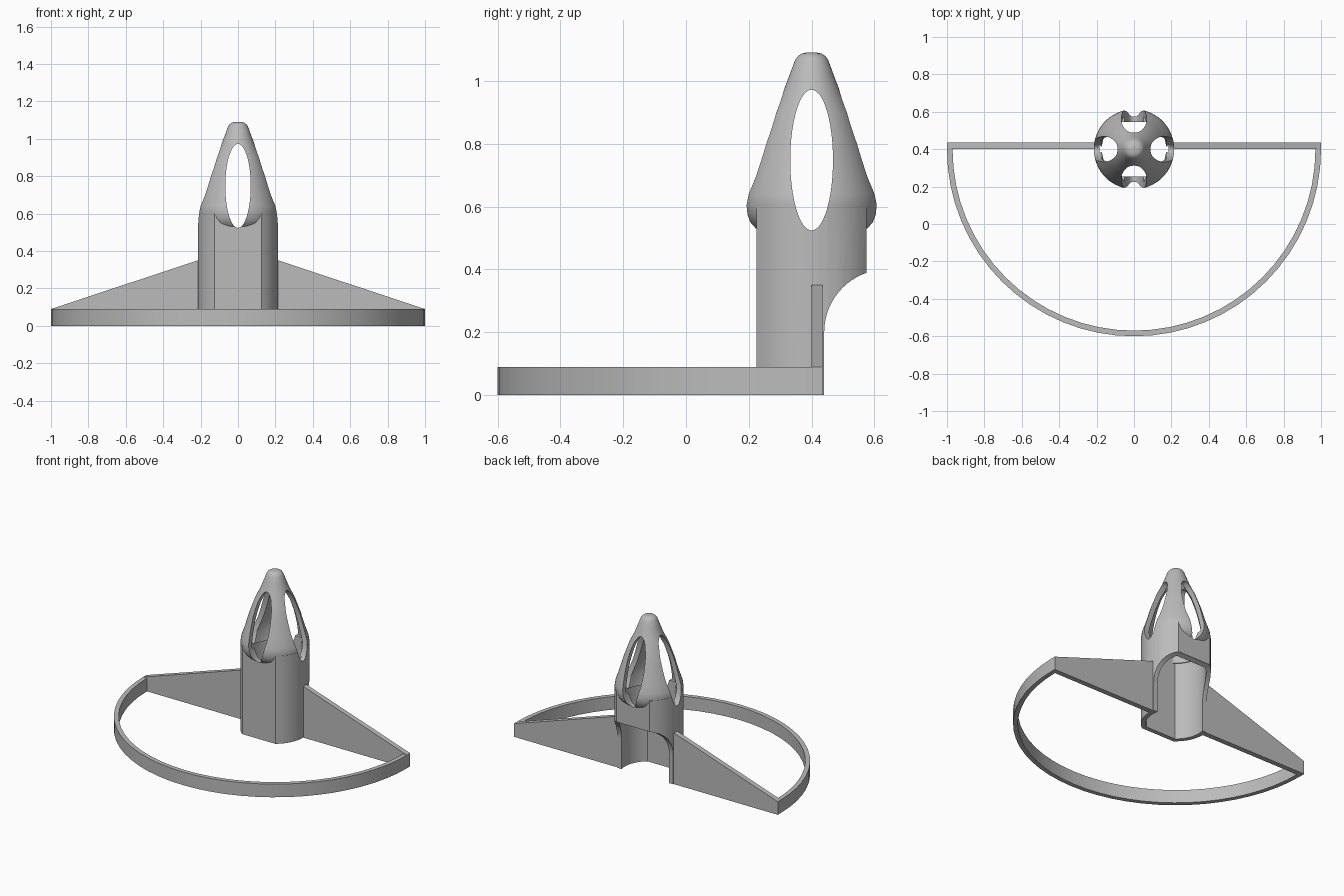
import bpy, bmesh, math
from mathutils import Matrix, Vector

if "Cube" in bpy.data.objects:
    bpy.data.objects.remove(bpy.data.objects["Cube"])

AXIS_Y = 0.4      # centre line of the tower and of the hoop
WALL = 0.03

grey = bpy.data.materials.new("plain grey")
grey.use_nodes = True
grey.diffuse_color = (0.5, 0.5, 0.5, 1)
grey.node_tree.nodes["Principled BSDF"].inputs["Base Color"].default_value = (0.5, 0.5, 0.5, 1)


def finish(bm, name):
    bmesh.ops.recalc_face_normals(bm, faces=bm.faces)
    mesh = bpy.data.meshes.new(name)
    bm.to_mesh(mesh)
    bm.free()
    mesh.materials.append(grey)
    obj = bpy.data.objects.new(name, mesh)
    bpy.context.collection.objects.link(obj)
    return obj


def loft(loops, name, closed=True):
    """Skin equal-length loops, either into a closed ring or with end caps."""
    bm = bmesh.new()
    rows = [[bm.verts.new(p) for p in loop] for loop in loops]
    n = len(rows[0])
    pairs = list(zip(rows, rows[1:])) + ([(rows[-1], rows[0])] if closed else [])
    for a, b in pairs:
        for i in range(n):
            j = (i + 1) % n
            bm.faces.new((a[i], a[j], b[j], b[i]))
    if not closed:
        bm.faces.new(rows[0])
        bm.faces.new(rows[-1])
    return finish(bm, name)


def select_only(obj):
    bpy.ops.object.select_all(action='DESELECT')
    obj.select_set(True)
    bpy.context.view_layer.objects.active = obj


def cut(obj, cutter):
    select_only(obj)
    mod = obj.modifiers.new("cut", 'BOOLEAN')
    mod.operation, mod.solver, mod.object = 'DIFFERENCE', 'EXACT', cutter
    bpy.ops.object.modifier_apply(modifier=mod.name)


def smooth(obj):
    select_only(obj)
    bpy.ops.object.shade_smooth_by_angle(angle=math.radians(28))


# Hollow tower: round sides with flat front and back
def tower_outline(radius, flat, z):
    a = math.asin(flat / radius)
    angles = [-a + 2 * a * i / 16 for i in range(17)]
    side = [(radius * math.cos(t), radius * math.sin(t)) for t in angles]
    pts = side + [(-x, -y) for x, y in side]
    return [(x, y + AXIS_Y, z) for x, y in pts]


outer, inner = (0.215, 0.175), (0.215 - WALL, 0.175 - WALL)
tower = loft([tower_outline(*outer, 0), tower_outline(*outer, 0.6),
              tower_outline(*inner, 0.6), tower_outline(*inner, 0)], "tower")

# Hollow pointed nose
skin = [(0.178, 0.53), (0.198, 0.55), (0.209, 0.575), (0.214, 0.605), (0.209, 0.64),
        (0.188, 0.70), (0.159, 0.80), (0.123, 0.90), (0.089, 0.97), (0.07, 1.02),
        (0.053, 1.066), (0.045, 1.078), (0.032, 1.087), (0.018, 1.09)]
lining = [(0.001, 1.05), (0.025, 1.04), (0.055, 0.96), (0.093, 0.89),
          (0.129, 0.79), (0.158, 0.69), (0.181, 0.61), (0.172, 0.53)]
SEG = 64
nose = loft([[(r * math.cos(math.tau * i / SEG), AXIS_Y + r * math.sin(math.tau * i / SEG), z)
              for i in range(SEG)] for r, z in skin + [(0.001, 1.09)] + lining], "nose")

# Oval windows on all four sides
for axis in 'XY':
    bm = bmesh.new()
    bmesh.ops.create_cone(bm, cap_ends=True, segments=64, radius1=1, radius2=1, depth=1)
    turn = Matrix.Rotation(math.pi / 2, 4, 'X')
    if axis == 'X':
        turn = Matrix.Rotation(math.pi / 2, 4, 'Z') @ turn
    place = Matrix.Translation((0, AXIS_Y, 0.748))
    bm.transform(place @ turn @ Matrix.Diagonal((0.068, 0.224, 1, 1)))
    window = finish(bm, "window_cutter")
    cut(nose, window)
    cut(tower, window)
    bpy.data.objects.remove(window)

# Arched opening at the lower back of the tower
arch = [(0.64 - 0.2 * math.cos(t), 0.2 + 0.2 * math.sin(t))
        for t in (math.pi / 2 * i / 16 for i in range(17))]
arch += [(0.8, 0.4), (0.8, -0.1), (0.44, -0.1)]
opening = loft([[(x, y, z) for y, z in arch] for x in (-0.5, 0.5)], "arch_cutter", closed=False)
cut(tower, opening)
bpy.data.objects.remove(opening)
smooth(tower)
smooth(nose)

# Half hoop at the front
STEPS = 32
section = [(1, 0), (1, 0.09), (1 - WALL, 0.09), (1 - WALL, 0)]
hoop = loft([[(r * math.cos(t), AXIS_Y + r * math.sin(t), z) for r, z in section]
             for t in (-math.pi * i / STEPS for i in range(STEPS + 1))], "hoop", closed=False)
smooth(hoop)

# Sloping fins joining the tower to the hoop ends
for side, name in ((1, "left_fin"), (-1, "right_fin")):
    shape = [(0.2, 0), (1, 0), (1, 0.09), (0.215, 0.35), (0.2, 0.35)]
    loft([[(side * x, y, z) for x, z in shape] for y in (0.4, 0.435)], name, closed=False)
